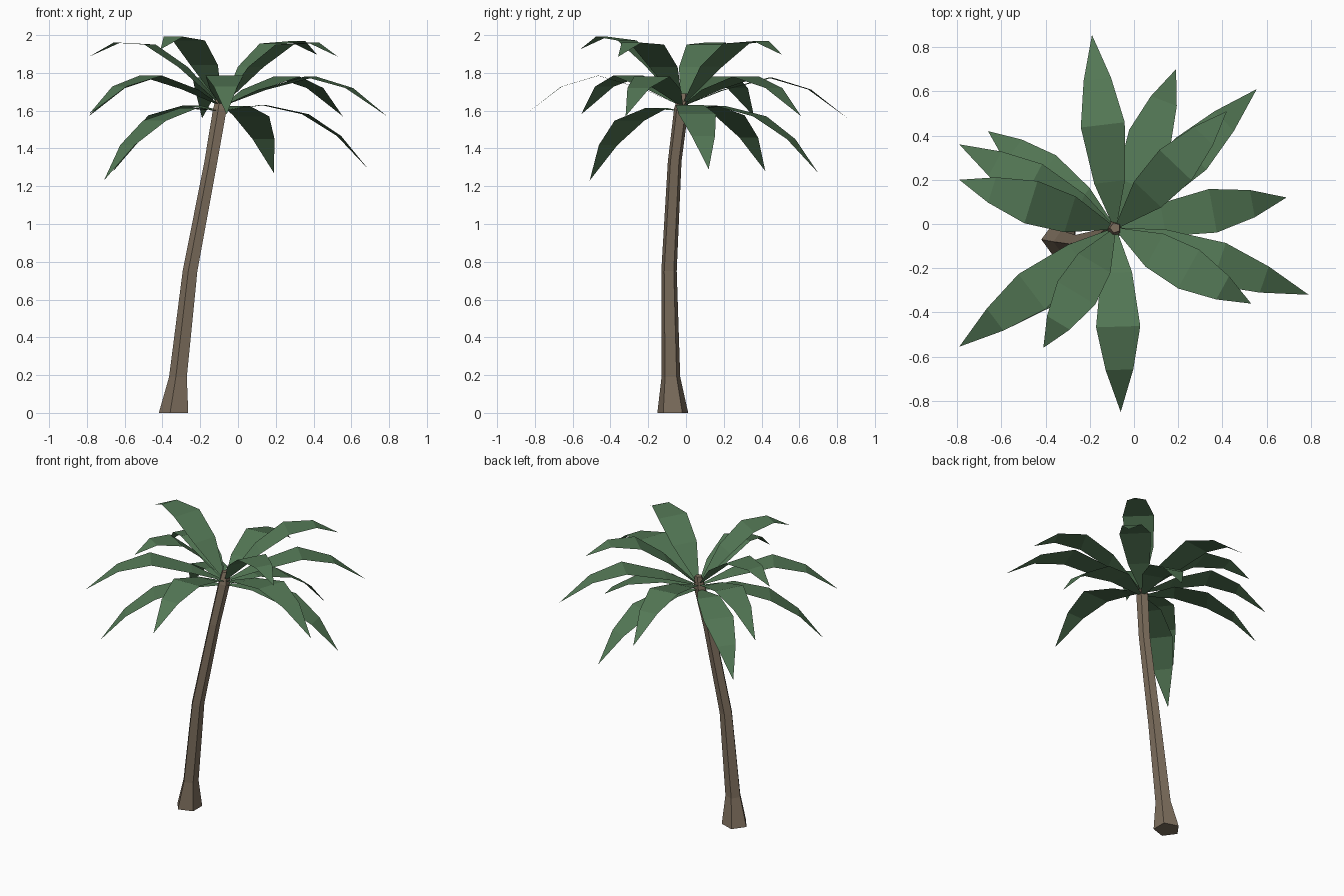
import bpy, bmesh
from math import cos, sin, radians
from mathutils import Vector

cube = bpy.data.objects.get("Cube")
if cube:
    bpy.data.objects.remove(cube, do_unlink=True)


def make_material(name, rgb):
    mat = bpy.data.materials.new(name)
    mat.use_nodes = True
    mat.diffuse_color = (*rgb, 1)
    mat.node_tree.nodes["Principled BSDF"].inputs["Base Color"].default_value = (*rgb, 1)
    return mat


bark = make_material("bark_brown", (0.21, 0.16, 0.112))
green = make_material("leaf_green", (0.088, 0.188, 0.092))


def make_object(name, bm, mat):
    mesh = bpy.data.meshes.new(name)
    bm.to_mesh(mesh)
    bm.free()
    mesh.materials.append(mat)
    obj = bpy.data.objects.new(name, mesh)
    bpy.context.collection.objects.link(obj)
    return obj


# Leaning five-sided trunk: centre x, y, z and radius of each ring
def make_trunk(rings, sides=5):
    bm = bmesh.new()
    loops = []
    for x, y, z, r in rings:
        angles = [radians(36 + 360 * i / sides) for i in range(sides)]
        loops.append([bm.verts.new((x + r * cos(a), y + r * sin(a), z)) for a in angles])
    for low, high in zip(loops, loops[1:]):
        for i in range(sides):
            j = (i + 1) % sides
            bm.faces.new((low[i], low[j], high[j], high[i]))
    bm.faces.new(loops[0][::-1])
    bm.faces.new(loops[-1])
    make_object("trunk", bm, bark)


make_trunk([
    (-0.333, -0.07, 0, 0.086),
    (-0.313, -0.08, 0.19, 0.052),
    (-0.25, -0.09, 0.75, 0.043),
    (-0.14, -0.06, 1.33, 0.038),
    (-0.092, -0.025, 1.61, 0.040),
    (-0.085, -0.017, 1.69, 0.024),
])

# Thin fronds: flat strips that widen, then taper to a drooping point
crown = Vector((-0.085, -0.02))


def make_frond(name, tip, profile, widths, lift):
    bm = bmesh.new()
    span = Vector(tip) - crown
    side = Vector((-span.y, span.x)).normalized()
    previous = None
    for (t, z), width in zip(profile, widths):
        centre = crown + span * t
        z += lift * t
        edge = [bm.verts.new((*(centre + side * s * width / 2), z)) for s in (-1, 1)]
        if previous:
            bm.faces.new((previous[0], edge[0], edge[1], previous[1]))
        previous = edge
    point = bm.verts.new((*tip, profile[-1][1] + lift))
    bm.faces.new((previous[0], point, previous[1]))
    make_object(name, bm, green)


# Each tier: height profile along the frond, widths, tips (x, y, extra tip height)
tiers = {
    "upper": (
        [(0.02, 1.64), (0.29, 1.83), (0.54, 1.95), (0.79, 1.96), (1, 1.885)],
        [0.02, 0.17, 0.2, 0.12],
        [(-0.79, 0.2, 0), (0.42, 0.51, 0.01), (0.53, -0.36, 0), (-0.41, -0.56, 0.04)],
    ),
    "middle": (
        [(0.02, 1.63), (0.24, 1.71), (0.535, 1.78), (0.77, 1.72), (1, 1.57)],
        [0.02, 0.14, 0.2, 0.125],
        [(-0.19, 0.855, -0.01), (0.555, 0.61, 0), (0.79, -0.32, 0),
         (-0.06, -0.85, 0.01), (-0.79, -0.555, 0.01), (-0.79, 0.36, 0)],
    ),
    "lower": (
        [(0.02, 1.6), (0.28, 1.625), (0.57, 1.57), (0.8, 1.45), (1, 1.27)],
        [0.02, 0.15, 0.2, 0.125],
        [(0.19, 0.70, 0), (0.69, 0.12, 0.02), (-0.71, -0.51, -0.04), (-0.66, 0.42, 0.01)],
    ),
}
for tier, (profile, widths, tips) in tiers.items():
    for n, (x, y, lift) in enumerate(tips, 1):
        make_frond(f"{tier}_frond_{n}", (x, y), profile, widths, lift)
